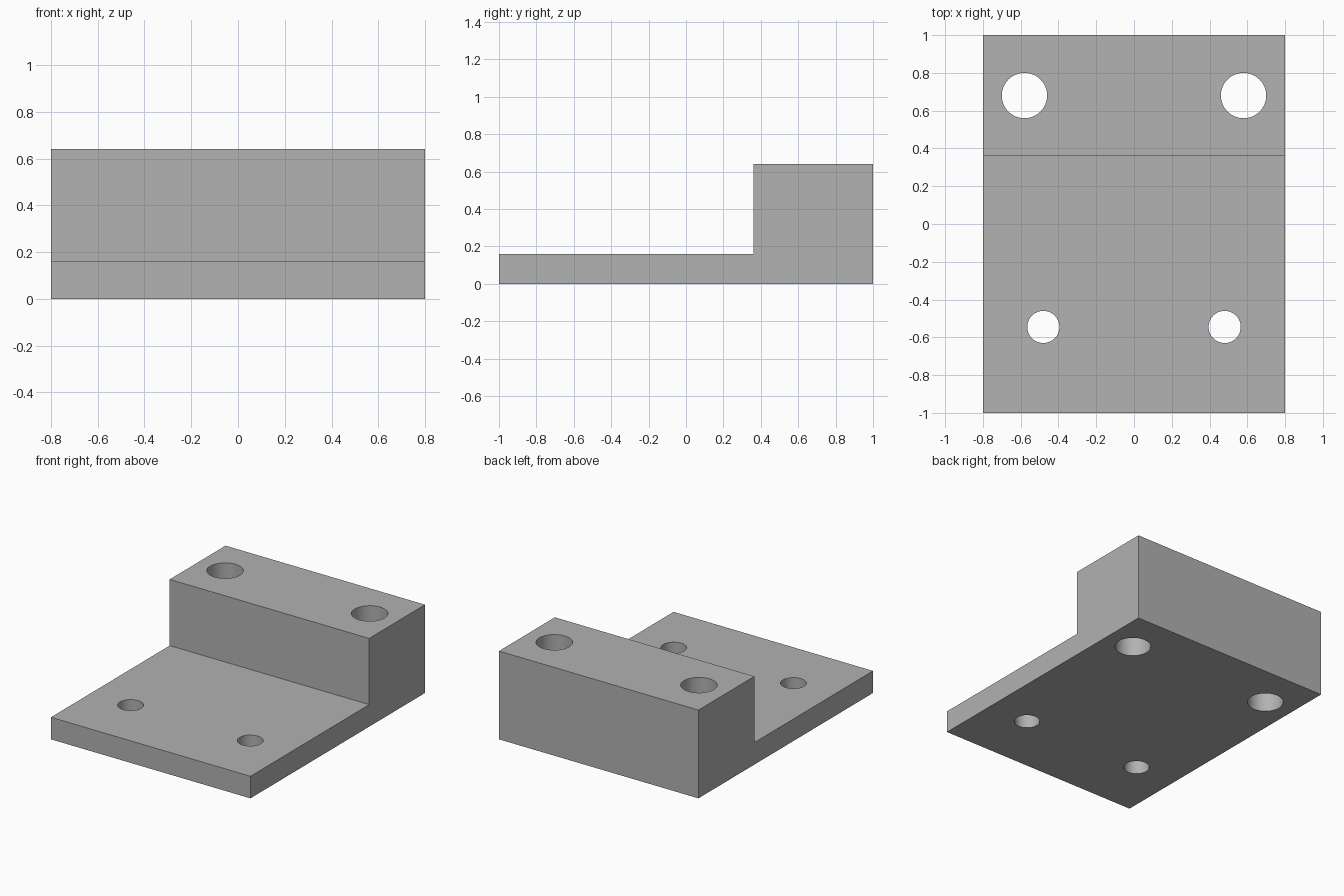
import bpy
import bmesh
import math

default = bpy.data.objects.get("Cube")
if default:
    bpy.data.objects.remove(default, do_unlink=True)

grey = bpy.data.materials.new("plain grey")
grey.use_nodes = True
colour = (0.445, 0.445, 0.445, 1.0)
grey.diffuse_color = colour
grey.node_tree.nodes["Principled BSDF"].inputs["Base Color"].default_value = colour

HALF_WIDTH = 0.8

# Stepped block: L-shaped side profile (y, z) extruded across the width
profile = [(-1, 0), (1, 0), (1, 0.64), (0.36, 0.64), (0.36, 0.16), (-1, 0.16)]
bm = bmesh.new()
side = bm.faces.new([bm.verts.new((-HALF_WIDTH, y, z)) for y, z in profile])
extruded = bmesh.ops.extrude_face_region(bm, geom=[side])["geom"]
moved = [v for v in extruded if isinstance(v, bmesh.types.BMVert)]
bmesh.ops.translate(bm, verts=moved, vec=(2 * HALF_WIDTH, 0, 0))
bmesh.ops.recalc_face_normals(bm, faces=bm.faces[:])
mesh = bpy.data.meshes.new("stepped_block")
bm.to_mesh(mesh)
bm.free()
mesh.materials.append(grey)
block = bpy.data.objects.new("stepped_block", mesh)
bpy.context.collection.objects.link(block)


def drill(name, x, y, radius):
    """Cut a vertical through hole in the block."""
    bpy.ops.mesh.primitive_cylinder_add(vertices=64, radius=radius, depth=2, location=(x, y, 0.3))
    cutter = bpy.context.object
    cutter.name = name
    cutter.hide_render = True
    cutter.data.materials.append(grey)
    cut = block.modifiers.new(name, "BOOLEAN")
    cut.operation = "DIFFERENCE"
    cut.solver = "EXACT"
    cut.object = cutter
    bpy.context.view_layer.objects.active = block
    bpy.ops.object.modifier_apply(modifier=cut.name)
    bpy.data.objects.remove(cutter, do_unlink=True)


# Mirrored pairs of holes: large through the raised back, small through the plate
for sign, label in ((1, "left"), (-1, "right")):
    drill(label + "_back_hole", sign * 0.58, 0.68, 0.12)
    drill(label + "_front_hole", sign * 0.48, -0.545, 0.085)

# Smooth hole walls, crisp block edges
bpy.ops.object.select_all(action="DESELECT")
block.select_set(True)
bpy.context.view_layer.objects.active = block
bpy.ops.object.shade_smooth_by_angle(angle=math.radians(30))
